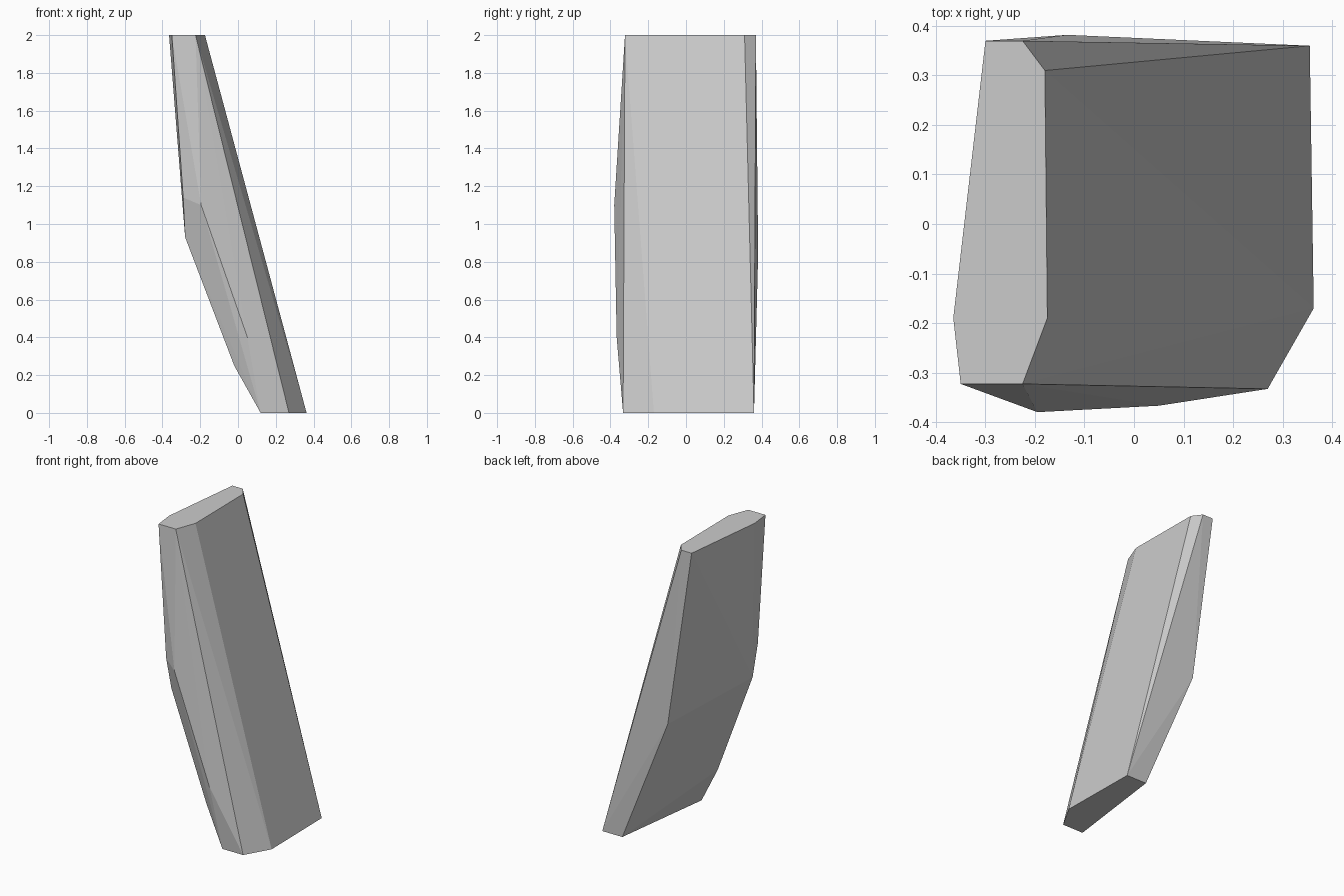
import bpy
import bmesh

# Remove the default object
default_object = bpy.data.objects.get("Cube")
if default_object:
    bpy.data.objects.remove(default_object, do_unlink=True)


def make_material(name, colour):
    material = bpy.data.materials.new(name)
    material.use_nodes = True
    material.diffuse_color = colour
    shader = material.node_tree.nodes["Principled BSDF"]
    shader.inputs["Base Color"].default_value = colour
    shader.inputs["Roughness"].default_value = 0.9
    return material


def make_faceted_stone(name, points, material):
    """Wrap a flat-faced stone tightly around its corner points."""
    mesh = bpy.data.meshes.new(name)
    stone = bpy.data.objects.new(name, mesh)
    bpy.context.collection.objects.link(stone)
    bm = bmesh.new()
    corners = [bm.verts.new(point) for point in points]
    bmesh.ops.convex_hull(bm, input=corners)
    loose_corners = [vert for vert in bm.verts if not vert.link_faces]
    bmesh.ops.delete(bm, geom=loose_corners, context="VERTS")
    bmesh.ops.recalc_face_normals(bm, faces=bm.faces)
    for face in bm.faces:
        face.smooth = False
    bm.to_mesh(mesh)
    bm.free()
    mesh.materials.append(material)
    return stone


# Flat top outline, going around from the back
top_outline = [(-.3, .37), (-.365, -.19), (-.35, -.323), (-.225, -.323),
               (-.175, -.19), (-.18, .31), (-.225, .37)]

# Flat bottom outline, shifted sideways so the slab leans
bottom_outline = [(.355, .36), (.363, -.17), (.27, -.333), (.12, -.333), (.21, .36)]

# Corners where the bulging front, back and underside bend
bend_corners = [(-.195, -.38, 1.1), (.05, -.367, .4), (-.135, .382, .84),
                (-.29, -.33, 1.14), (-.28, -.29, .93), (-.02, -.3, .25)]

corner_points = [(x, y, 2) for x, y in top_outline]
corner_points += [(x, y, 0) for x, y in bottom_outline]
corner_points += bend_corners

stone_grey = make_material("stone grey", (.6, .6, .6, 1))
make_faceted_stone("leaning_stone_slab", corner_points, stone_grey)
